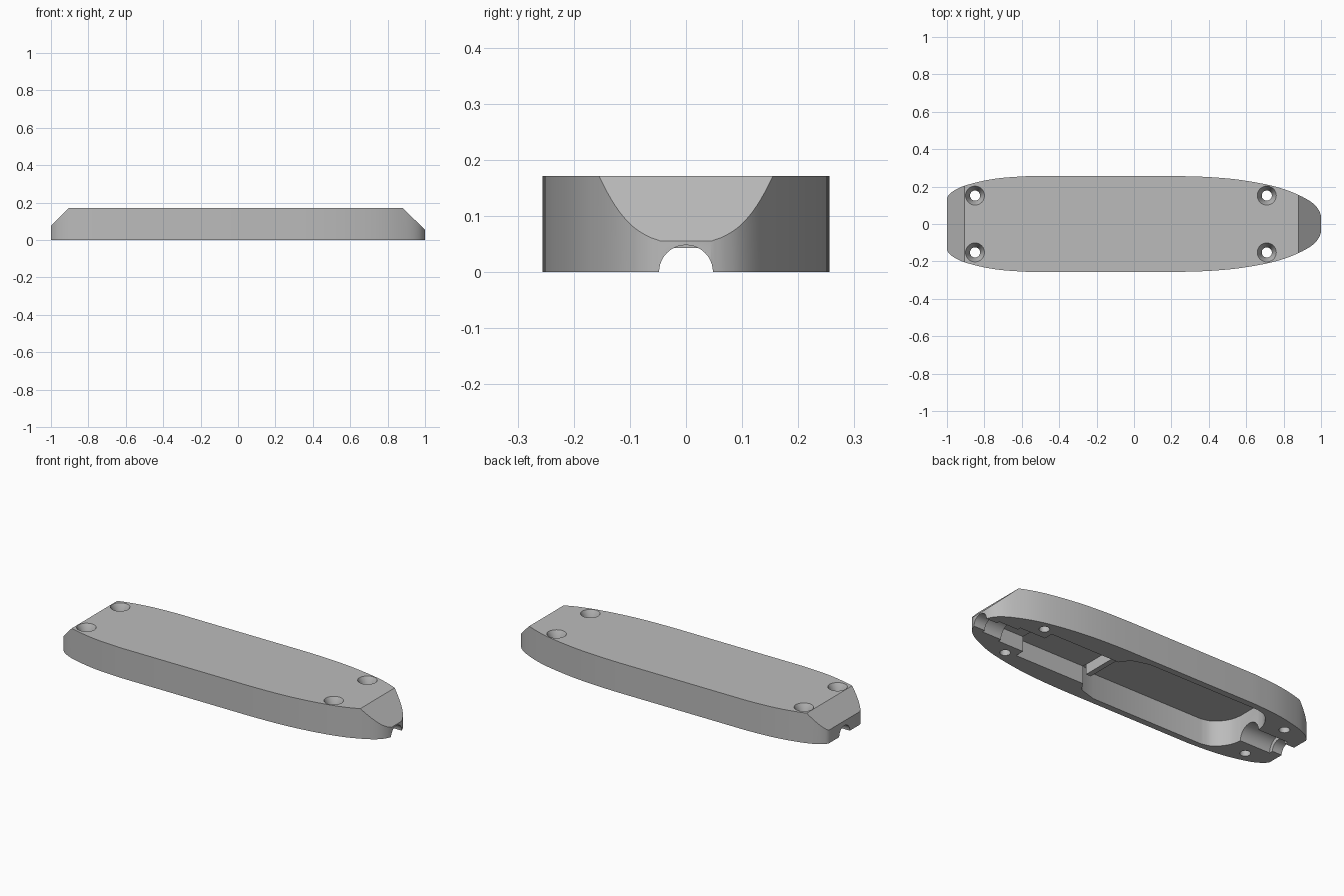
import bpy, bmesh, math
from mathutils import Vector, Matrix

cube = bpy.data.objects.get("Cube")
if cube:
    bpy.data.objects.remove(cube)

HEIGHT = 0.171
grey = bpy.data.materials.new("plain_grey")
grey.use_nodes = True
grey.diffuse_color = (0.5, 0.5, 0.5, 1)
grey.node_tree.nodes["Principled BSDF"].inputs["Base Color"].default_value = (0.5, 0.5, 0.5, 1)


def make_object(name, bm):
    bmesh.ops.recalc_face_normals(bm, faces=bm.faces)
    mesh = bpy.data.meshes.new(name)
    bm.to_mesh(mesh)
    bm.free()
    mesh.materials.append(grey)
    obj = bpy.data.objects.new(name, mesh)
    bpy.context.collection.objects.link(obj)
    return obj


def smooth_path(points, steps=4):
    """Catmull-Rom curve through the points."""
    pts = [Vector(p) for p in points]
    pts = [pts[0] * 2 - pts[1]] + pts + [pts[-1] * 2 - pts[-2]]
    out = []
    for a, b, c, d in zip(pts, pts[1:], pts[2:], pts[3:]):
        for i in range(steps):
            t = i / steps
            out.append(0.5 * (2 * b + (c - a) * t + (2 * a - 5 * b + 4 * c - d) * t * t
                              + (3 * b - a - 3 * c + d) * t ** 3))
    return out + [pts[-2]]


def prism(half, z0, z1):
    """Extrude a half outline mirrored across y = 0."""
    outline = [(x, y) for x, y in half] + [(x, -y) for x, y in reversed(half)]
    bm = bmesh.new()
    face = bm.faces.new([bm.verts.new((x, y, z0)) for x, y in outline])
    top = bmesh.ops.extrude_face_region(bm, geom=[face])["geom"]
    verts = [v for v in top if isinstance(v, bmesh.types.BMVert)]
    bmesh.ops.translate(bm, verts=verts, vec=(0, 0, z1 - z0))
    return bm


def cone(r1, r2, depth, matrix):
    bm = bmesh.new()
    bmesh.ops.create_cone(bm, cap_ends=True, segments=40, radius1=r1, radius2=r2,
                          depth=depth, matrix=matrix)
    return bm


def cut(target, bm):
    cutter = make_object("cutter", bm)
    cutter.hide_render = True
    mod = target.modifiers.new("cut", "BOOLEAN")
    mod.operation, mod.solver, mod.object = "DIFFERENCE", "EXACT", cutter
    bpy.context.view_layer.objects.active = target
    bpy.ops.object.modifier_apply(modifier=mod.name)
    bpy.data.objects.remove(cutter)


# Long rounded shell with a blunt end and a narrow end
blunt_end = smooth_path([(-1, .14), (-.99, .156), (-.96, .18), (-.905, .205),
                         (-.8, .232), (-.7, .247), (-.57, .256)])
narrow_end = smooth_path([(.25, .256), (.4, .251), (.55, .238), (.7, .213), (.8, .187),
                          (.88, .155), (.935, .126), (.97, .098), (.99, .07), (1, .045)])
bm = prism([tuple(p) for p in blunt_end + narrow_end], 0, HEIGHT)

# Sloped ends
for point, normal in (((.88, 0, HEIGHT), (.116, 0, .12)), ((-.905, 0, HEIGHT), (-.096, 0, .095))):
    bmesh.ops.bisect_plane(bm, geom=bm.verts[:] + bm.edges[:] + bm.faces[:], dist=1e-5,
                           plane_co=point, plane_no=normal, clear_outer=True)
    bmesh.ops.holes_fill(bm, edges=[e for e in bm.edges if e.is_boundary])
shell = make_object("shell", bm)

# Large pocket with a rounded end, then the narrower pocket and neck
round_end = smooth_path([(-.75, .07), (-.74, .12), (-.71, .17), (-.67, .205), (-.62, .22)])
large_pocket = [tuple(p) for p in round_end] + [(.08, .22), (.18, .19), (.215, .14)]
cut(shell, prism(large_pocket, -.05, .143))
cut(shell, prism([(.2, .138), (.65, .138)], -.05, .1))
cut(shell, prism([(.6, .085), (.81, .085)], -.05, .085))

# Cable channels along the centre line
turn = Matrix.Rotation(math.pi / 2, 4, "Y")
for x0, x1, radius in ((-.94, -.7, .07), (-1.1, -.9, .048), (.75, .93, .065), (.9, 1.1, .048)):
    cut(shell, cone(radius, radius, x1 - x0, Matrix.Translation(((x0 + x1) / 2, 0, 0)) @ turn))

# Countersunk screw holes
for x in (-.85, .71):
    for y in (-.152, .152):
        cut(shell, cone(.027, .027, .5, Matrix.Translation((x, y, .1))))
        cut(shell, cone(.027, .051, .05, Matrix.Translation((x, y, HEIGHT - .0245))))

bpy.ops.object.select_all(action="DESELECT")
shell.select_set(True)
bpy.context.view_layer.objects.active = shell
bpy.ops.object.shade_smooth_by_angle(angle=math.radians(30))

# Cross rib between the pockets
make_object("cross_rib", prism([(.185, .115), (.215, .115)], .043, .15))
